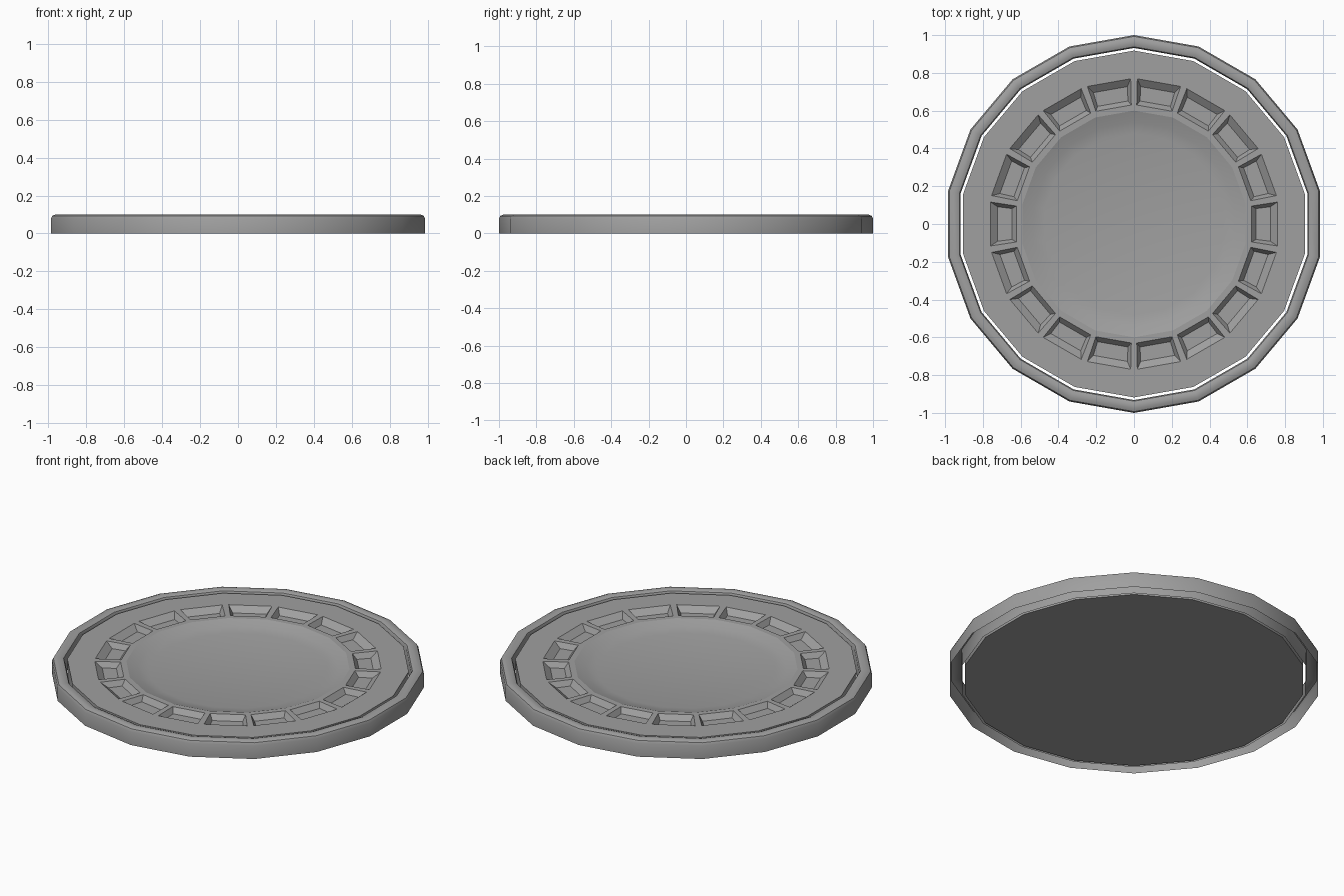
import bpy, bmesh
from math import radians, sin, cos

if "Cube" in bpy.data.objects:
    bpy.data.objects.remove(bpy.data.objects["Cube"], do_unlink=True)

SIDES = 18
STEP = 360 / SIDES
TOP = 0.09

grey = bpy.data.materials.new("mid_grey")
grey.use_nodes = True
grey.diffuse_color = (0.35, 0.35, 0.35, 1)
grey.node_tree.nodes["Principled BSDF"].inputs["Base Color"].default_value = (0.35, 0.35, 0.35, 1)


def polar(r, deg, z):
    return (r * cos(radians(deg)), r * sin(radians(deg)), z)


def add_face(bm, points):
    return bm.faces.new([bm.verts.new(p) for p in points])


def lathe(bm, profile):
    """Sweep a profile of (radius, height), listed from outside in, round the axis."""
    for k in range(SIDES):
        a, b = 90 + k * STEP, 90 + (k + 1) * STEP
        for (r1, z1), (r2, z2) in zip(profile, profile[1:]):
            add_face(bm, [polar(r1, a, z1), polar(r1, b, z1), polar(r2, b, z2), polar(r2, a, z2)])


def wedge(r_out, r_in, mid, half, z):
    """Four corners of a ring sector."""
    return [polar(r_out, mid - half, z), polar(r_out, mid + half, z),
            polar(r_in, mid + half, z), polar(r_in, mid - half, z)]


def bridge(bm, outer, inner):
    for i in range(4):
        j = (i + 1) % 4
        add_face(bm, [outer[i], outer[j], inner[j], inner[i]])


def finish(bm, name, is_sharp):
    bmesh.ops.remove_doubles(bm, verts=bm.verts, dist=0.0005)
    bm.normal_update()
    for f in bm.faces:
        f.smooth = True
    for e in bm.edges:
        e.smooth = not is_sharp(e)
    mesh = bpy.data.meshes.new(name)
    bm.to_mesh(mesh)
    bm.free()
    mesh.materials.append(grey)
    obj = bpy.data.objects.new(name, mesh)
    bpy.context.collection.objects.link(obj)


def steep(e):
    return len(e.link_faces) == 2 and e.calc_face_angle() > radians(35)


def on_top(e):
    return all(abs(v.co.z - TOP) < 0.001 for v in e.verts)


# Outer rim: hollow rounded band, open underneath
bm = bmesh.new()
lathe(bm, [(1, 0), (1, 0.078), (0.993, 0.093), (0.977, 0.1),
           (0.953, 0.1), (0.938, 0.094), (0.932, 0.08), (0.932, 0)])
finish(bm, "outer_rim", steep)

# Centre plate: side wall, pocketed top, shallow dish and flat underside
bm = bmesh.new()
lathe(bm, [(0.918, 0), (0.918, TOP)])
lathe(bm, [(0.6, TOP), (0.54, 0.07), (0.48, 0.058)])
for k in range(SIDES):
    mid = 90 + (k + 0.5) * STEP
    sector = wedge(0.918, 0.6, mid, STEP / 2, TOP)
    mouth = wedge(0.769, 0.63, mid, 8.7, TOP)
    floor = wedge(0.728, 0.652, mid, 7.2, 0.06)
    bridge(bm, sector, mouth)
    bridge(bm, mouth, floor)
    add_face(bm, floor)
angles = [90 + k * STEP for k in range(SIDES)]
add_face(bm, [polar(0.48, a, 0.058) for a in angles])
add_face(bm, [polar(0.918, a, 0) for a in reversed(angles)])
finish(bm, "centre_plate", lambda e: steep(e) or on_top(e))
